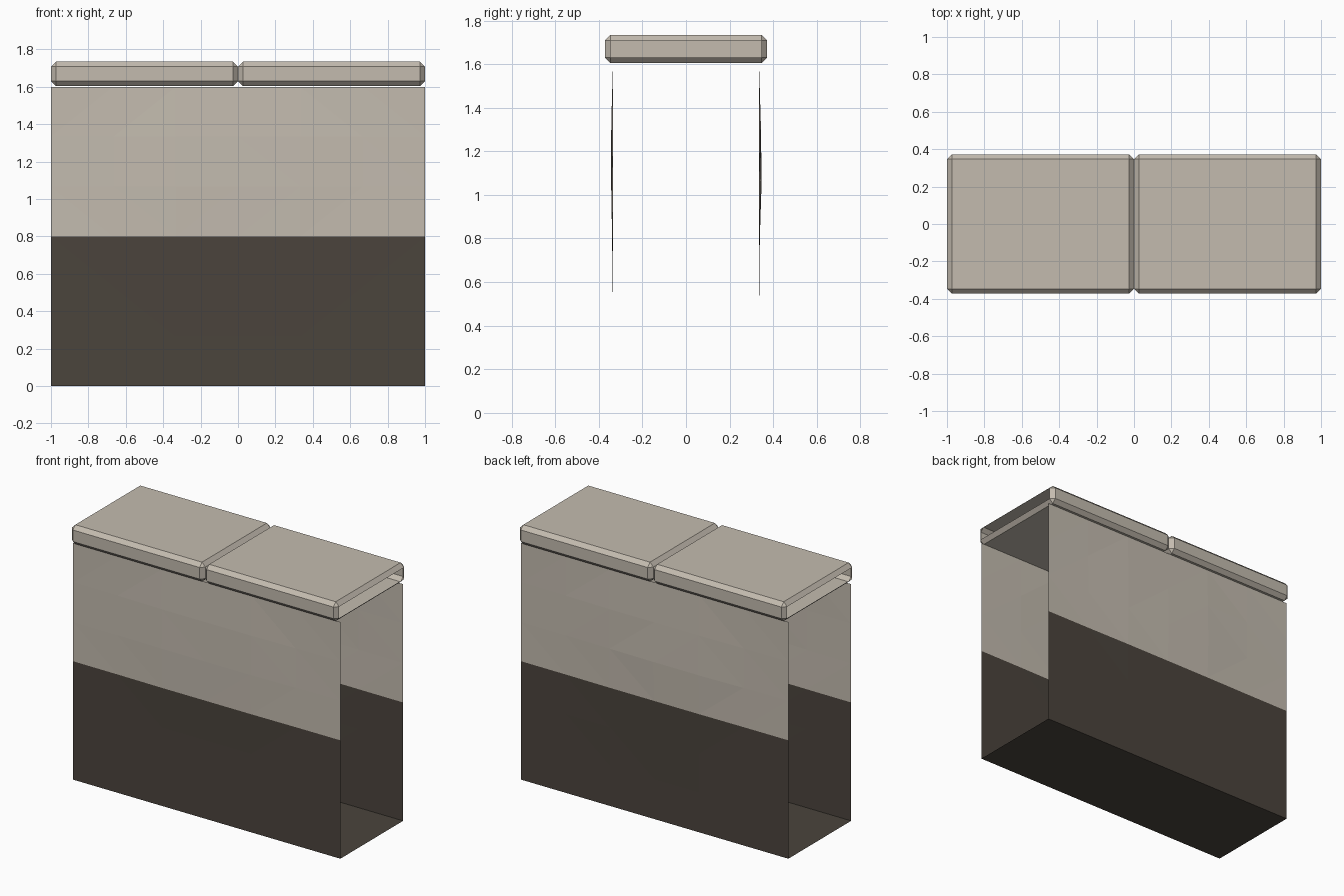
import bpy, bmesh, math, random
from mathutils import Matrix

if "Cube" in bpy.data.objects:
    bpy.data.objects.remove(bpy.data.objects["Cube"])

random.seed(4)


def material(name, rgb):
    m = bpy.data.materials.new(name)
    m.diffuse_color = (*rgb, 1)
    m.use_nodes = True
    m.node_tree.nodes["Principled BSDF"].inputs["Base Color"].default_value = m.diffuse_color
    return m


STONE = material("pale_stone", (0.55, 0.50, 0.43))
BASE = material("dark_base", (0.070, 0.058, 0.046))
TURN = Matrix.Rotation(math.pi, 4, 'Z')


def finish(bm, name, mats, turned=False):
    if turned:
        bm.transform(TURN)
    mesh = bpy.data.meshes.new(name)
    bm.to_mesh(mesh)
    bm.free()
    for m in mats:
        mesh.materials.append(m)
    obj = bpy.data.objects.new(name, mesh)
    bpy.context.collection.objects.link(obj)


# Thin wall skin: a 6 x 6 grid with a slight uneven swell in the middle
SWELL = {2: 0.001, 3: 0.004, 4: 0.012, 5: 0.008}


def wall(name, turned):
    bm = bmesh.new()
    grid = []
    for j in range(7):
        row = []
        for i in range(7):
            bulge = 0
            if 0 < i < 6 and j in SWELL:
                side = 0.25 if i in (1, 5) else 1
                bulge = SWELL[j] * side * random.uniform(0.6, 1.05)
            row.append(bm.verts.new((-1 + i / 3, -0.335 - bulge, 1.6 * j / 6)))
        grid.append(row)
    for j in range(6):
        for i in range(6):
            f = bm.faces.new((grid[j][i], grid[j][i + 1],
                              grid[j + 1][i + 1], grid[j + 1][i]))
            f.material_index = 1 if j < 3 else 0    # dark lower half
    bmesh.ops.triangulate(bm, faces=bm.faces[:])
    finish(bm, name, (STONE, BASE), turned)


wall("front_wall", False)
wall("back_wall", True)

# Floor panel joining the two walls, facing down
bm = bmesh.new()
bm.faces.new([bm.verts.new(p) for p in
              ((-1, -0.335, 0), (-1, 0.335, 0), (1, 0.335, 0), (1, -0.335, 0))])
finish(bm, "floor_panel", (BASE,))


# Chamfered capstone, hollow and open at its outer end
def capstone(name, turned):
    bm = bmesh.new()
    bmesh.ops.create_cube(bm, size=1)
    bm.transform(Matrix.Translation((0.5, 0, 1.669))
                 @ Matrix.Diagonal((0.999, 0.745, 0.130, 1)))
    bmesh.ops.bevel(bm, geom=bm.edges[:], offset=0.026, offset_type='OFFSET',
                    segments=1, affect='EDGES')
    bm.normal_update()
    outer = [f for f in bm.faces if f.normal.x > 0.99]
    bmesh.ops.delete(bm, geom=outer, context='FACES_ONLY')
    finish(bm, name, (STONE,), turned)


capstone("right_capstone", False)
capstone("left_capstone", True)
